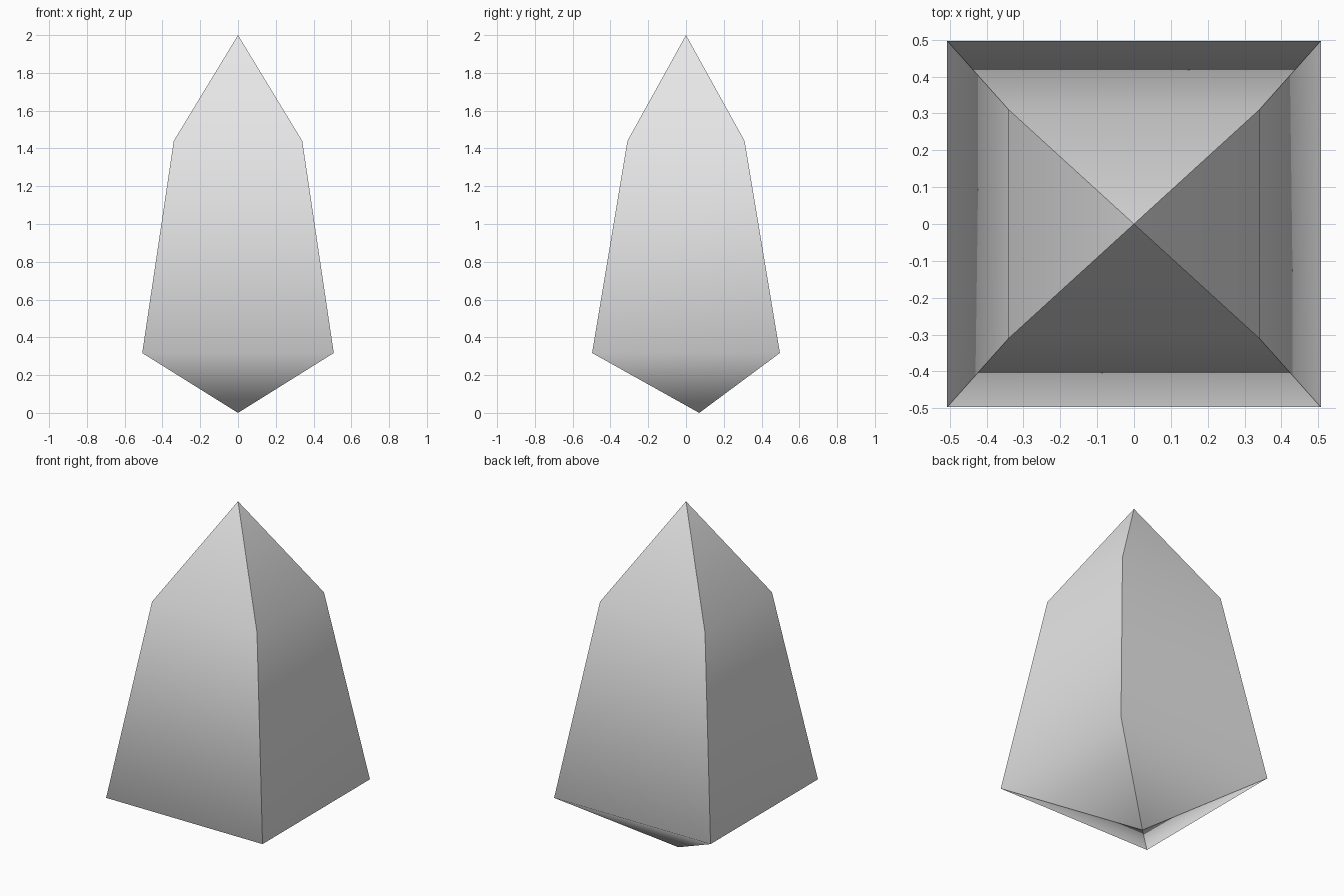
import bpy
import bmesh

cube = bpy.data.objects.get("Cube")
if cube:
    bpy.data.objects.remove(cube, do_unlink=True)

# Single pale grey stone colour
stone = bpy.data.materials.new("pale_grey_stone")
stone.use_nodes = True
colour = (0.8, 0.8, 0.8, 1)
stone.diffuse_color = colour
for node in stone.node_tree.nodes:
    if node.type == 'BSDF_PRINCIPLED':
        node.inputs["Base Color"].default_value = colour

bm = bmesh.new()


def ring(half_x, half_y, z):
    """Four corners of a level rectangle, anticlockwise from above."""
    corners = ((-1, -1), (1, -1), (1, 1), (-1, 1))
    return [bm.verts.new((sx * half_x, sy * half_y, z)) for sx, sy in corners]


# Crystal: off-centre lower tip, wide girdle, narrower shoulder, pointed top
tip = bm.verts.new((0, 0.07, 0))
girdle = ring(0.507, 0.497, 0.317)
shoulder = ring(0.34, 0.31, 1.44)
apex = bm.verts.new((0, 0, 2))

for i in range(4):
    j = (i + 1) % 4
    bm.faces.new((tip, girdle[j], girdle[i]))
    bm.faces.new((girdle[i], girdle[j], shoulder[j], shoulder[i]))
    bm.faces.new((shoulder[i], shoulder[j], apex))

# Each side is softly shaded from tip to apex; the rising corners stay sharp
for face in bm.faces:
    face.smooth = True
for edge in bm.edges:
    a, b = edge.verts
    edge.smooth = abs(a.co.z - b.co.z) < 0.001

mesh = bpy.data.meshes.new("crystal")
bm.to_mesh(mesh)
bm.free()
mesh.materials.append(stone)
crystal = bpy.data.objects.new("crystal", mesh)
bpy.context.collection.objects.link(crystal)
